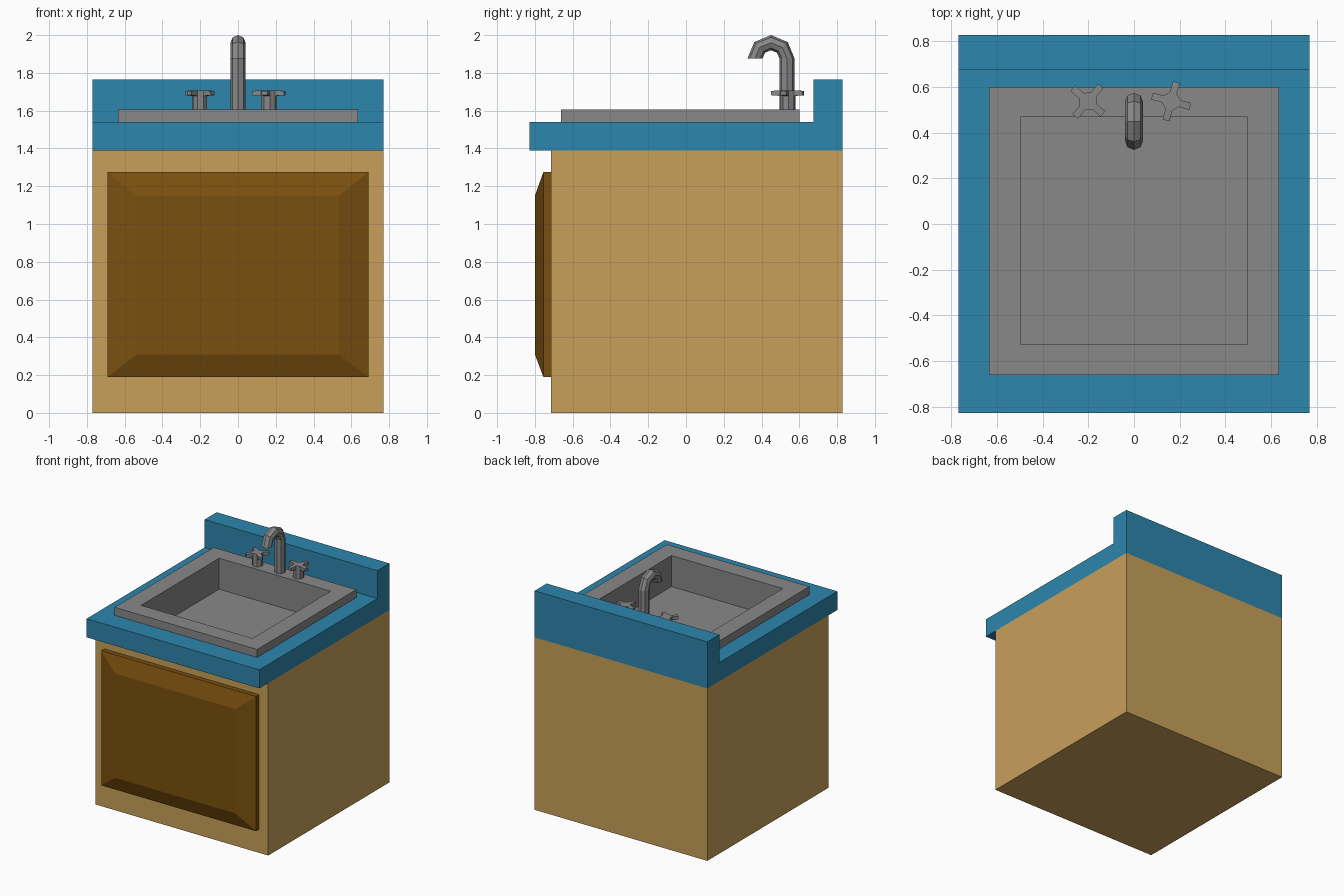
import bpy, bmesh, math
from mathutils import Vector

if "Cube" in bpy.data.objects:
    bpy.data.objects.remove(bpy.data.objects["Cube"])


def material(name, rgb):
    m = bpy.data.materials.new(name)
    m.diffuse_color = (*rgb, 1)
    m.use_nodes = True
    m.node_tree.nodes["Principled BSDF"].inputs["Base Color"].default_value = m.diffuse_color
    return m


TAN = material("tan_wood", (0.578, 0.352, 0.102))
BROWN = material("brown_wood", (0.195, 0.080, 0.0045))
BLUE = material("blue_counter", (0.026, 0.238, 0.420))
GREY = material("grey_metal", (0.246, 0.246, 0.246))


def finish(name, bm, mat):
    bmesh.ops.recalc_face_normals(bm, faces=bm.faces[:])
    me = bpy.data.meshes.new(name)
    bm.to_mesh(me)
    bm.free()
    me.materials.append(mat)
    ob = bpy.data.objects.new(name, me)
    bpy.context.collection.objects.link(ob)
    return ob


def box(x, y0, y1, z0, z1):
    bm = bmesh.new()
    bmesh.ops.create_cube(bm, size=1)
    for v in bm.verts:
        v.co = (v.co.x * 2 * x, (y0 + y1) / 2 + v.co.y * (y1 - y0),
                (z0 + z1) / 2 + v.co.z * (z1 - z0))
    return bm


def facing(bm, direction, level):
    """Face whose centre lies at the given distance along a direction."""
    d = Vector(direction)
    return next(f for f in bm.faces if abs(abs(f.normal.dot(d)) - 1) < 1e-3
                and abs(f.calc_center_median().dot(d) - level) < 1e-3)


def inset_to(bm, face, x, lo, hi, axis):
    """Inset a face, then fit the inner rectangle to the given limits."""
    bmesh.ops.inset_region(bm, faces=[face], thickness=0.05)
    c = face.calc_center_median()
    for v in face.verts:
        v.co.x = x if v.co.x > 0 else -x
        v.co[axis] = hi if v.co[axis] > c[axis] else lo
    return face


# Cabinet body, open under the counter
bm = box(0.77, -0.715, 0.828, 0, 1.39)
bm.normal_update()
bmesh.ops.delete(bm, geom=[facing(bm, (0, 0, 1), 1.39)], context='FACES')
finish("cabinet", bm, TAN)

# Door with raised bevelled panel
bm = box(0.69, -0.755, -0.71, 0.19, 1.275)
bm.normal_update()
f = inset_to(bm, facing(bm, (0, -1, 0), 0.755), 0.535, 0.31, 1.15, 2)
for v in f.verts:
    v.co.y = -0.80
finish("door", bm, BROWN)

# Counter and backsplash: profile swept across, opening cut under the sink
profile = [(0.828, 1.39), (0.828, 1.765), (0.675, 1.765), (0.675, 1.54),
           (-0.828, 1.54), (-0.828, 1.39)]
bm = bmesh.new()
side = bm.faces.new([bm.verts.new((-0.77, y, z)) for y, z in profile])
ext = bmesh.ops.extrude_face_region(bm, geom=[side])["geom"]
for v in ext:
    if isinstance(v, bmesh.types.BMVert):
        v.co.x = 0.77
bmesh.ops.recalc_face_normals(bm, faces=bm.faces[:])
bm.normal_update()
top = facing(bm, (0, 0, 1), 1.54)
bottom = facing(bm, (0, 0, 1), 1.39)
inset_to(bm, top, 0.62, -0.65, 0.585, 1)
inset_to(bm, bottom, 0.76, -0.70, 0.82, 1)
bmesh.ops.delete(bm, geom=[top, bottom], context='FACES')
finish("counter", bm, BLUE)

# Sink: rim with sunken basin
bm = box(0.635, -0.663, 0.60, 1.54, 1.605)
bm.normal_update()
bmesh.ops.delete(bm, geom=[facing(bm, (0, 0, 1), 1.54)], context='FACES')
rim = inset_to(bm, facing(bm, (0, 0, 1), 1.605), 0.497, -0.525, 0.47, 1)
floor = bmesh.ops.extrude_discrete_faces(bm, faces=[rim])["faces"][0]
for v in floor.verts:
    v.co.z = 1.355
finish("sink", bm, GREY)

# Faucet: eight-sided tube, straight stem and half-circle hook
R, CY, CZ, T = 0.085, 0.45, 1.875, 0.04
path = [(CY + R, 1.60, 0)]
for i in range(5):
    a = math.pi * i / 4
    path.append((CY + R * math.cos(a), CZ + R * math.sin(a), a))
bm = bmesh.new()
rings = []
for y, z, a in path:
    ring = []
    for k in range(8):
        t = math.tau * k / 8
        s = T * math.cos(t)
        ring.append(bm.verts.new((T * math.sin(t), y + s * math.cos(a), z + s * math.sin(a))))
    rings.append(ring)
for r0, r1 in zip(rings, rings[1:]):
    for k in range(8):
        n = (k + 1) % 8
        bm.faces.new((r0[k], r0[n], r1[n], r1[k]))
bm.faces.new(rings[-1])
finish("faucet", bm, GREY)


# Tap handles: octagonal post with four arms pulled from alternate sides
def handle(name, x, y, turn):
    bm = bmesh.new()
    levels = [[bm.verts.new((0.041 * math.cos(a), 0.041 * math.sin(a), z))
               for a in [math.tau * (k - 0.5) / 8 for k in range(8)]]
              for z in (1.60, 1.678, 1.708)]
    arms = []
    for j in range(2):
        for k in range(8):
            n = (k + 1) % 8
            lo, hi = levels[j], levels[j + 1]
            f = bm.faces.new((lo[k], lo[n], hi[n], hi[k]))
            if j == 1 and k % 2 == 0:
                arms.append(f)
    bm.faces.new(levels[2])
    bm.normal_update()
    for f in bmesh.ops.extrude_discrete_faces(bm, faces=arms)["faces"]:
        d = f.calc_center_median()
        d.z = 0
        d.normalize()
        for v in f.verts:
            v.co += d * 0.049
            v.co.z = 1.693 + (v.co.z - 1.693) * 0.75
    for v in bm.verts:
        c, s = math.cos(turn), math.sin(turn)
        v.co = (x + v.co.x * c - v.co.y * s, y + v.co.x * s + v.co.y * c, v.co.z)
    bmesh.ops.remove_doubles(bm, verts=bm.verts[:], dist=1e-5)
    finish(name, bm, GREY)


handle("left_handle", -0.202, 0.538, math.radians(50))
handle("right_handle", 0.163, 0.538, math.radians(-15))
